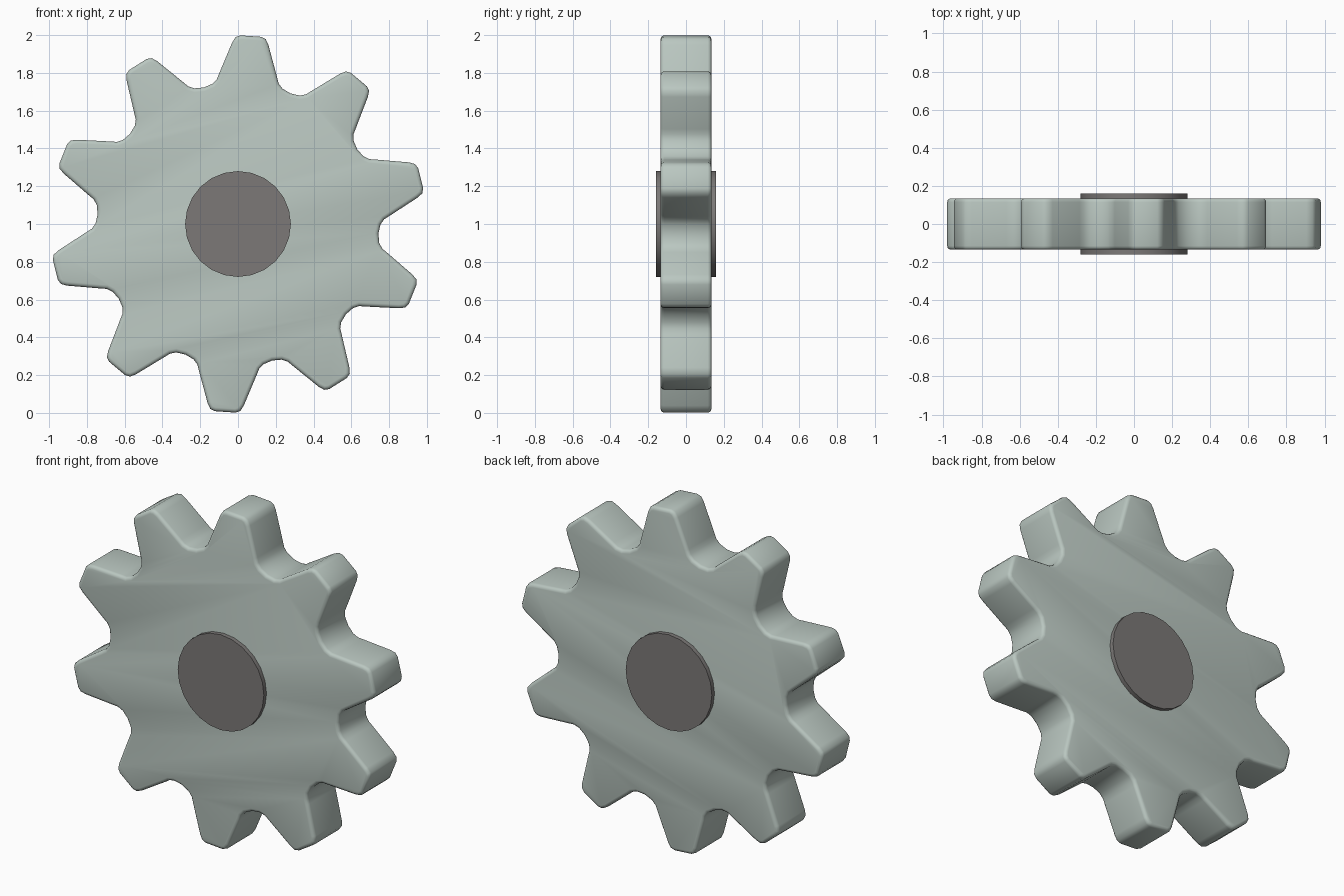
import bpy, bmesh, math
from mathutils import Matrix

if "Cube" in bpy.data.objects:
    bpy.data.objects.remove(bpy.data.objects["Cube"])

TEETH, TILT, CENTRE_Z = 10, math.radians(86.1), 1.0


def material(name, rgb):
    m = bpy.data.materials.new(name)
    m.diffuse_color = (*rgb, 1)
    m.use_nodes = True
    m.node_tree.nodes["Principled BSDF"].inputs["Base Color"].default_value = m.diffuse_color
    return m


def add_object(name, bm, mat):
    mesh = bpy.data.meshes.new(name)
    bm.to_mesh(mesh)
    bm.free()
    obj = bpy.data.objects.new(name, mesh)
    bpy.context.collection.objects.link(obj)
    mesh.materials.append(mat)
    for p in mesh.polygons:
        p.use_smooth = True
    return obj


pale = material("pale grey green", (0.49, 0.57, 0.53))
dark = material("dark grey", (0.20, 0.19, 0.185))

# Half a tooth as (sideways, outward): tip, rounded corner, flank, valley
half = [(0.055, 0.997), (0.08, 0.986), (0.096, 0.957),
        (0.155, 0.785), (0.164, 0.757), (0.186, 0.731)]
tooth = [(-t, u) for t, u in reversed(half)] + half
valley = math.radians(18)
tooth.append((0.745 * math.sin(valley), 0.745 * math.cos(valley)))

# Gear wheel: toothed outline extruded along y, with rounded rims
bm = bmesh.new()
ring = []
for i in range(TEETH):
    a = TILT - i * 2 * math.pi / TEETH
    for t, u in tooth:
        x = u * math.cos(a) + t * math.sin(a)
        z = u * math.sin(a) - t * math.cos(a)
        ring.append(bm.verts.new((x, -0.135, z + CENTRE_Z)))
face = bm.faces.new(ring)
ext = bmesh.ops.extrude_face_region(bm, geom=[face], use_keep_orig=True)
moved = [g for g in ext["geom"] if isinstance(g, bmesh.types.BMVert)]
bmesh.ops.translate(bm, verts=moved, vec=(0, 0.27, 0))
bmesh.ops.recalc_face_normals(bm, faces=bm.faces)
rims = [e for e in bm.edges if abs(e.verts[0].co.y - e.verts[1].co.y) < 1e-4]
bmesh.ops.bevel(bm, geom=rims, offset=0.02, segments=3, profile=0.5,
                affect='EDGES', clamp_overlap=True)
add_object("gear_wheel", bm, pale)

# Hub: short solid axle standing proud on both sides
bm = bmesh.new()
bmesh.ops.create_cone(bm, cap_ends=True, segments=24, radius1=0.28, radius2=0.28, depth=0.32,
                      matrix=Matrix.Translation((0, 0, CENTRE_Z)) @ Matrix.Rotation(math.pi / 2, 4, 'X'))
hub = add_object("hub", bm, dark)
bpy.context.view_layer.objects.active = hub
hub.select_set(True)
bpy.ops.object.shade_smooth_by_angle(angle=math.radians(30))
